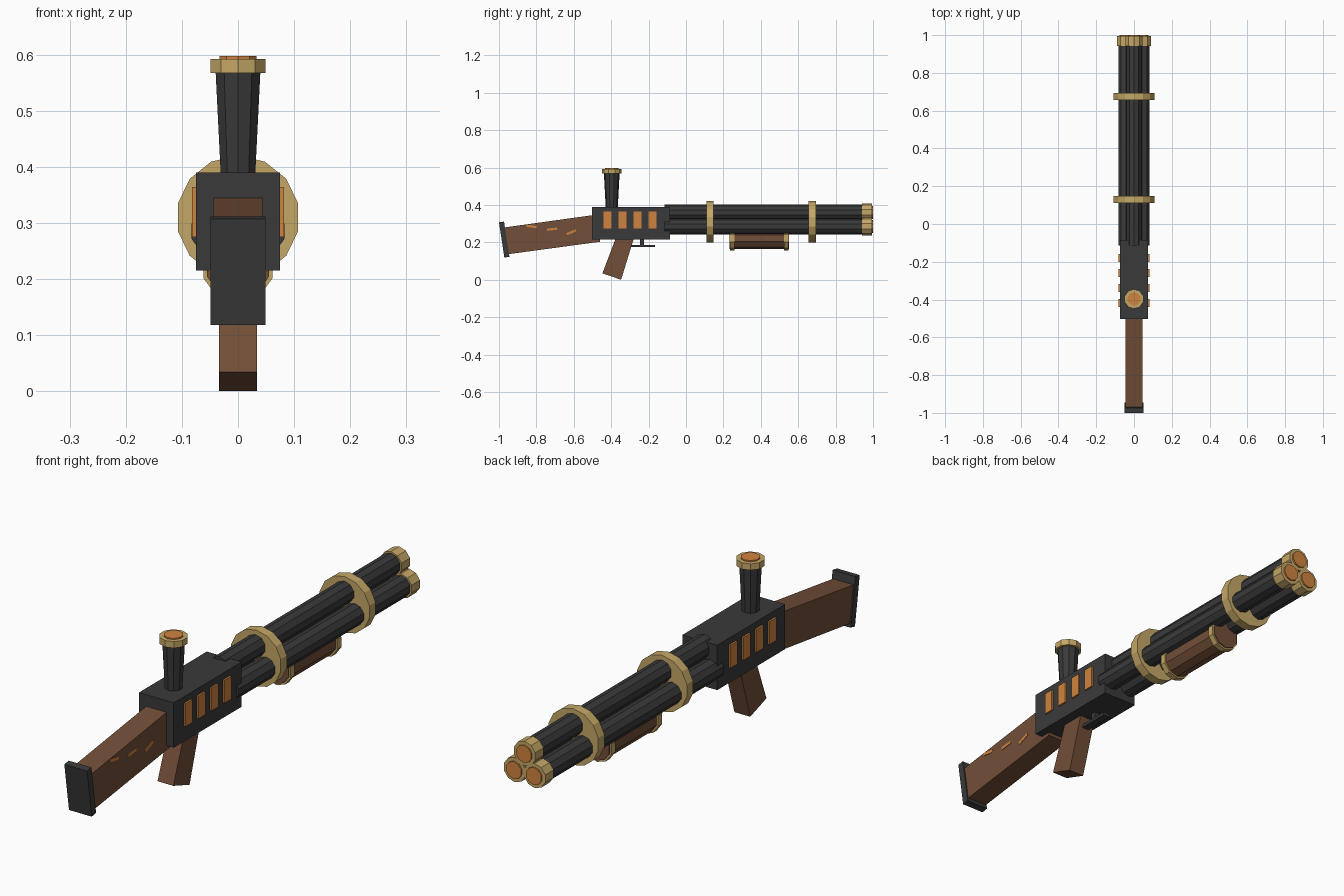
import bpy, bmesh, math
from mathutils import Matrix, Vector

cube = bpy.data.objects.get("Cube")
if cube:
    bpy.data.objects.remove(cube, do_unlink=True)


def material(name, rgb):
    m = bpy.data.materials.new(name)
    m.use_nodes = True
    m.diffuse_color = (*rgb, 1)
    m.node_tree.nodes["Principled BSDF"].inputs["Base Color"].default_value = (*rgb, 1)
    return m


GUNMETAL = material("gunmetal", (0.042, 0.042, 0.042))
WOOD = material("wood", (0.17, 0.077, 0.039))
BRASS = material("brass", (0.56, 0.39, 0.135))
COPPER = material("copper", (0.63, 0.23, 0.05))


def finish(name, bm, mat):
    bmesh.ops.recalc_face_normals(bm, faces=bm.faces)
    mesh = bpy.data.meshes.new(name)
    bm.to_mesh(mesh)
    bm.free()
    mesh.materials.append(mat)
    obj = bpy.data.objects.new(name, mesh)
    bpy.context.collection.objects.link(obj)
    return obj


def box(name, mat, low, high, tilt=0):
    """Box between two corners, optionally tilted about x."""
    low, high = Vector(low), Vector(high)
    bm = bmesh.new()
    bmesh.ops.create_cube(bm, size=1, matrix=Matrix.Translation((low + high) / 2)
                          @ Matrix.Rotation(math.radians(tilt), 4, "X")
                          @ Matrix.Diagonal((*(high - low), 1)))
    return finish(name, bm, mat)


def slab(name, mat, half_width, outline):
    """Side outline in (y, z) extruded across x."""
    bm = bmesh.new()
    face = bm.faces.new([bm.verts.new((-half_width, y, z)) for y, z in outline])
    extruded = bmesh.ops.extrude_face_region(bm, geom=[face])["geom"]
    verts = [v for v in extruded if isinstance(v, bmesh.types.BMVert)]
    bmesh.ops.translate(bm, verts=verts, vec=(2 * half_width, 0, 0))
    return finish(name, bm, mat)


def tube(name, mat, base, length, r1, r2=None, sides=10, upright=False):
    """Faceted cylinder or cone starting at base, along +y or +z."""
    bm = bmesh.new()
    turn = Matrix() if upright else Matrix.Rotation(-math.pi / 2, 4, "X")
    bmesh.ops.create_cone(bm, cap_ends=True, segments=sides, radius1=r1,
                          radius2=r1 if r2 is None else r2, depth=length,
                          matrix=Matrix.Translation(base) @ turn
                          @ Matrix.Translation((0, 0, length / 2)))
    return finish(name, bm, mat)


# Receiver with copper vents on both sides
box("receiver", GUNMETAL, (-0.075, -0.503, 0.215), (0.075, -0.085, 0.39))
for i in range(4):
    y = -0.44 + 0.08 * i
    for side, x in (("left", 0.078), ("right", -0.078)):
        box(f"vent_{side}_{i + 1}", COPPER, (x - 0.004, y, 0.275), (x + 0.004, y + 0.042, 0.364))

# Stock, butt plate and grip
slab("stock", WOOD, 0.044, [(-0.45, 0.352), (-0.975, 0.279), (-0.955, 0.136), (-0.46, 0.203)])
slab("butt_plate", GUNMETAL, 0.049, [(-1.0, 0.307), (-0.973, 0.311), (-0.944, 0.123), (-0.971, 0.118)])
slab("grip", WOOD, 0.034, [(-0.447, 0.034), (-0.347, 0), (-0.27, 0.25), (-0.365, 0.25)])

# Copper inlays on one side of the stock
for i, (y, z, tilt) in enumerate([(-0.825, 0.285, -8), (-0.717, 0.270, 6), (-0.613, 0.254, 22)]):
    box(f"stock_inlay_{i + 1}", COPPER, (0.041, y - 0.027, z - 0.006), (0.046, y + 0.027, z + 0.006), tilt)

# Trigger and guard bar
box("trigger", GUNMETAL, (-0.01, -0.245, 0.185), (0.01, -0.224, 0.22))
box("trigger_guard", GUNMETAL, (-0.015, -0.295, 0.174), (0.015, -0.165, 0.186))

# Three barrels in a triangle, each with a muzzle collar and plug
AXIS_Z = 0.31
for i in range(3):
    a = math.radians(90 + 120 * i)
    x, z = 0.05 * math.cos(a), AXIS_Z + 0.05 * math.sin(a)
    tube(f"barrel_{i + 1}", GUNMETAL, (x, -0.115, z), 1.1, 0.042)
    tube(f"muzzle_collar_{i + 1}", BRASS, (x, 0.942, z), 0.052, 0.048)
    tube(f"muzzle_plug_{i + 1}", COPPER, (x, 0.95, z), 0.05, 0.034)

# Bands around the barrels
for name, y in (("rear_band", 0.11), ("front_band", 0.656)):
    tube(name, BRASS, (0, y, AXIS_Z), 0.038, 0.11, sides=14)

# Foregrip with brass end rings
tube("foregrip", WOOD, (0, 0.232, 0.222), 0.32, 0.058)
for name, y in (("foregrip_rear_ring", 0.236), ("foregrip_front_ring", 0.524)):
    tube(name, BRASS, (0, y, 0.222), 0.024, 0.065)

# Chimney on top of the receiver
CHIMNEY_Y = -0.397
tube("chimney", GUNMETAL, (0, CHIMNEY_Y, 0.38), 0.19, 0.032, 0.042, upright=True)
tube("chimney_collar", BRASS, (0, CHIMNEY_Y, 0.567), 0.025, 0.052, upright=True)
tube("chimney_plug", COPPER, (0, CHIMNEY_Y, 0.57), 0.027, 0.035, upright=True)
